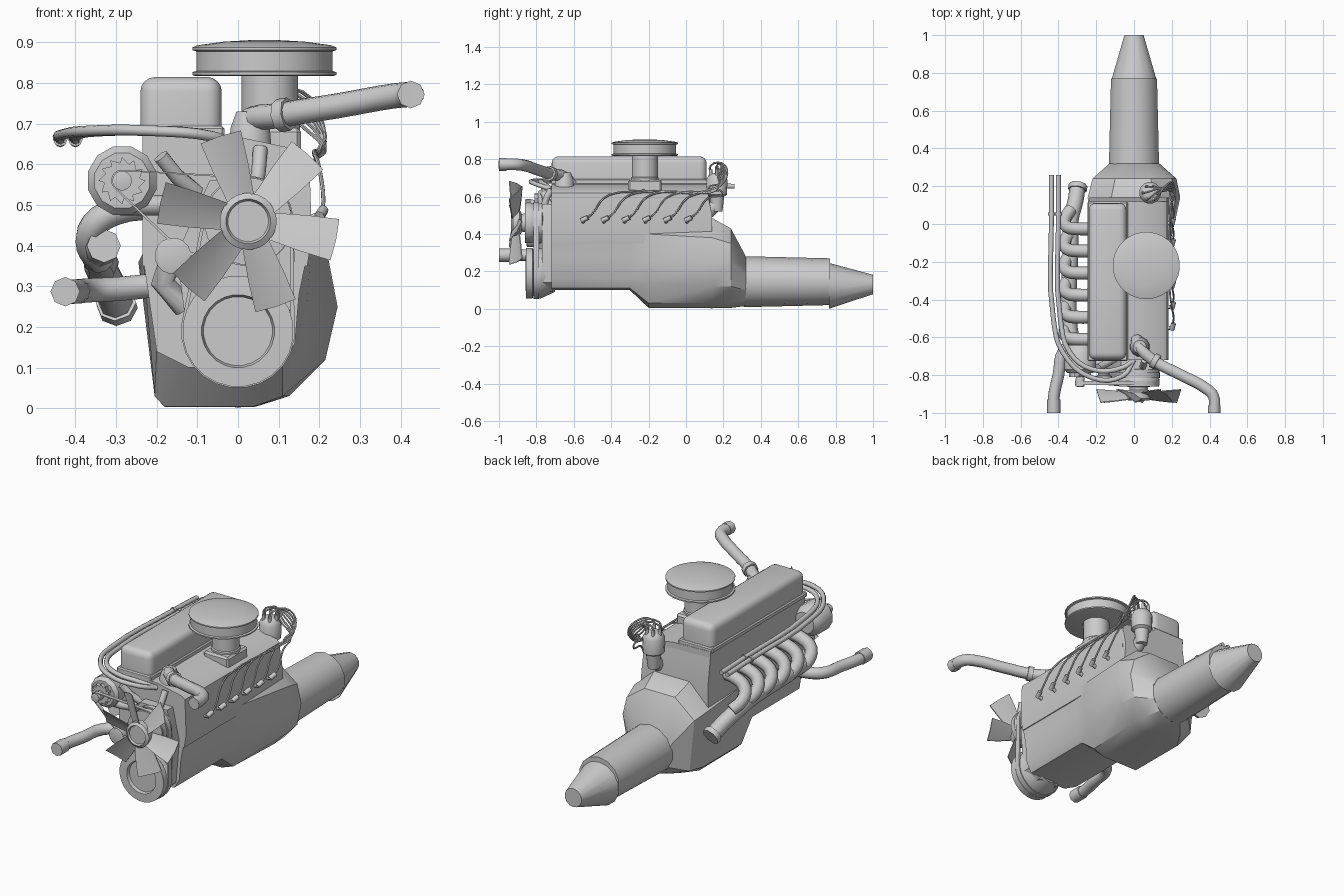
import bpy, bmesh
from math import sin, cos, pi, radians
from mathutils import Vector

if "Cube" in bpy.data.objects:
    bpy.data.objects.remove(bpy.data.objects["Cube"])


def finish(bm, name, angle=35):
    bmesh.ops.recalc_face_normals(bm, faces=bm.faces)
    me = bpy.data.meshes.new(name)
    bm.to_mesh(me)
    bm.free()
    ob = bpy.data.objects.new(name, me)
    bpy.context.collection.objects.link(ob)
    bpy.ops.object.select_all(action='DESELECT')
    bpy.context.view_layer.objects.active = ob
    ob.select_set(True)
    bpy.ops.object.shade_smooth_by_angle(angle=radians(angle))
    return ob


def skin(name, rings, angle=35):
    """Skin closed rings of equal point count and cap both ends."""
    bm = bmesh.new()
    vs = [[bm.verts.new(p) for p in r] for r in rings]
    n = len(vs[0])
    for a, b in zip(vs, vs[1:]):
        for i in range(n):
            j = (i + 1) % n
            bm.faces.new((a[i], a[j], b[j], b[i]))
    bm.faces.new(vs[0])
    bm.faces.new(vs[-1])
    return finish(bm, name, angle)


def loft(name, sections, angle=35):
    """Sections are (y, [(x, z), ...])."""
    return skin(name, [[(x, y, z) for x, z in pts] for y, pts in sections], angle)


def circle(cx, cz, r, n=16):
    return [(cx + r * cos(2 * pi * (i + .5) / n), cz + r * sin(2 * pi * (i + .5) / n)) for i in range(n)]


def turned_y(name, cx, cz, prof, n=20):
    """Turned part about a y axis; prof is (radius, y)."""
    return loft(name, [(y, circle(cx, cz, r, n)) for r, y in prof])


def turned_z(name, cx, cy, prof, n=32):
    return skin(name, [[(x, y, z) for x, y in circle(cx, cy, r, n)] for r, z in prof])


def box(name, lo, hi, bevel=0, seg=3):
    bm = bmesh.new()
    bmesh.ops.create_cube(bm, size=1)
    for v in bm.verts:
        v.co = Vector([(l + h) / 2 + c * (h - l) for l, h, c in zip(lo, hi, v.co)])
    if bevel:
        edges = [e for e in bm.edges if max(v.co.z for v in e.verts) > lo[2] + .001]
        bmesh.ops.bevel(bm, geom=edges, offset=bevel, segments=seg, profile=.5, affect='EDGES')
    return finish(bm, name)


def tube(name, pts, r, res=3, ring=2, straight=False):
    """Round pipe swept along a path."""
    cu = bpy.data.curves.new(name + "_path", 'CURVE')
    cu.dimensions = '3D'
    cu.bevel_depth, cu.bevel_resolution, cu.resolution_u, cu.use_fill_caps = r, ring, res, True
    sp = cu.splines.new('POLY' if straight else 'BEZIER')
    if straight:
        sp.points.add(len(pts) - 1)
        for p, c in zip(sp.points, pts):
            p.co = (*c, 1)
    else:
        sp.bezier_points.add(len(pts) - 1)
        for p, c in zip(sp.bezier_points, pts):
            p.co = c
            p.handle_left_type = p.handle_right_type = 'AUTO'
    tmp = bpy.data.objects.new(name + "_tmp", cu)
    bpy.context.collection.objects.link(tmp)
    me = bpy.data.meshes.new_from_object(tmp.evaluated_get(bpy.context.evaluated_depsgraph_get()))
    bpy.data.objects.remove(tmp)
    bm = bmesh.new()
    bm.from_mesh(me)
    bmesh.ops.remove_doubles(bm, verts=bm.verts, dist=.0002)
    return finish(bm, name, 50)


def belt(name, wheels, y0, y1, t=.012):
    """Open band stretched round the hull of some wheels."""
    pts = sorted({p for w in wheels for p in circle(*w, 24)})

    def half(seq):
        out = []
        for p in seq:
            while len(out) > 1 and ((out[-1][0] - out[-2][0]) * (p[1] - out[-2][1])
                                    - (out[-1][1] - out[-2][1]) * (p[0] - out[-2][0])) <= 0:
                out.pop()
            out.append(p)
        return out[:-1]
    hull = half(pts) + half(pts[::-1])
    cx, cz = sum(p[0] for p in hull) / len(hull), sum(p[1] for p in hull) / len(hull)
    rings = []
    for x, z in hull:
        d = Vector((cx - x, cz - z)).normalized() * t
        rings.append([(x, y0, z), (x, y1, z), (x + d.x, y1, z + d.y), (x + d.x, y0, z + d.y)])
    bm = bmesh.new()
    vs = [[bm.verts.new(p) for p in r] for r in rings]
    for a, b in zip(vs, vs[1:] + vs[:1]):
        for i in range(4):
            bm.faces.new((a[i], a[(i + 1) % 4], b[(i + 1) % 4], b[i]))
    return finish(bm, name)


# Lower block, oil pan and bell housing
top = [(.1, .48), (-.12, .48), (-.235, .38)]
front = [(-.2, .14), (-.12, .1), (.04, .1), (.11, .11), (.14, .16), (.15, .28), (.175, .4)] + top
pan = [(-.205, .03), (-.18, .005), (.04, .005), (.11, .03), (.15, .14), (.17, .26), (.18, .4)] + top
bell = [(-.205, .03), (-.18, .003), (.04, .003), (.125, .03), (.215, .12), (.245, .25), (.22, .38),
        (.1, .485), (-.12, .485), (-.245, .36)]
bell2 = [(-.19, .04), (-.12, .01), (.04, .005), (.12, .03), (.2, .12), (.225, .25), (.2, .35),
         (.09, .43), (-.1, .43), (-.22, .33)]
neck = [(-.11, .07), (-.05, .02), (.04, .015), (.09, .04), (.13, .1), (.135, .18), (.11, .24),
        (.05, .28), (-.05, .28), (-.13, .2)]
loft("lower_block", [(-.72, front), (-.3, front), (-.2, pan), (.14, bell), (.24, bell2), (.32, neck)], 30)

# Upper block with head deck
deck = [(-.235, .35), (.17, .35), (.182, .42), (.175, .62), (.155, .635), (.0, .668), (-.235, .675)]
loft("upper_block", [(-.72, deck), (.12, deck)], 30)
loft("block_rear_slope", [(.115, deck), (.14, [(x, min(z, .5)) for x, z in deck])], 30)

# Gearbox
turned_y("gearbox", 0, .145, [(.136, .31), (.134, .4), (.125, .77)], 14)
loft("gearbox_tail", [(.765, circle(0, .123, .122, 14)), (1, circle(0, .13, .052, 14))])

# Valve cover
box("valve_cover_flange", (-.247, -.725, .67), (-.033, .118, .694), .006, 1)
box("valve_cover", (-.24, -.718, .69), (-.04, .11, .815), .036, 4)

# Air cleaner and carburettor
turned_z("air_cleaner", .065, -.22, [(.172, .818), (.178, .82), (.178, .827), (.168, .83), (.168, .878),
         (.178, .881), (.178, .888), (.165, .893), (.1, .902), (.03, .906)])
turned_z("carburettor", .078, -.22, [(.075, .64), (.075, .7), (.07, .705), (.07, .82)], 20)
box("intake_plinth", (0, -.31, .63), (.155, -.13, .69), .01, 1)

# Crank pulley, pump pulley and front cover
turned_y("crank_pulley", 0, .19, [(.1, -.70), (.135, -.775), (.135, -.79), (.115, -.795), (.115, -.815),
         (.137, -.82), (.137, -.855), (.09, -.857), (.085, -.84)], 24)
turned_y("pump_pulley", .025, .46, [(.08, -.7), (.085, -.76), (.105, -.77), (.105, -.79), (.095, -.8),
         (.108, -.82), (.108, -.86), (.05, -.862), (.045, -.9)], 24)
loft("timing_cover", [(y, [(-.12, .14), (-.06, .09), (.06, .09), (.12, .14), (.14, .38), (.1, .56), (-.07, .56), (-.15, .38)])
     for y in (-.77, -.71)])
turned_y("idler_pulley", -.16, .375, [(.03, -.71), (.03, -.8), (.045, -.805), (.045, -.85), (.035, -.853)], 16)
tube("idler_arm", [(-.16, -.77, .375), (-.185, -.75, .31), (-.13, -.73, .25)], .03, straight=True)

# Fan: hub with six twisted blades
turned_y("fan_hub", .025, .46, [(.055, -.88), (.07, -.89), (.07, -.925), (.055, -.935), (.05, -.925)], 24)
bm = bmesh.new()
for k in range(6):
    a = radians(-12 + 60 * k)
    u, w = Vector((cos(a), 0, sin(a))), Vector((-sin(a), 0, cos(a)))
    rows = []
    for r, h, tw in ((.06, .034, .018), (.14, .045, .028), (.218, .052, .034)):
        for s in (-1, 0, 1):
            c = Vector((.025, -.913, .46)) + u * (r if s else r + .003) + w * h * s
            rows.append(c + Vector((0, s * tw + (.008 if s == 0 else 0), 0)))
    for off in (0, .005):
        v = [bm.verts.new(p + Vector((0, off, 0))) for p in rows]
        if off == 0:
            v0 = v
        for i in (0, 1, 3, 4):
            bm.faces.new((v[i], v[i + 1], v[i + 4], v[i + 3]))
    loop = [0, 1, 2, 5, 8, 7, 6, 3]
    for i, j in zip(loop, loop[1:] + loop[:1]):
        bm.faces.new((v0[i], v0[j], v[j], v[i]))
finish(bm, "fan_blades")

# Alternator with cooling star
ax, az = -.285, .56
turned_y("alternator", ax, az, [(.06, -.64), (.075, -.66), (.087, -.68), (.087, -.77), (.07, -.79)], 12)
star = [(ax + r * cos(t), az + r * sin(t)) for i in range(12)
        for r, t in ((.058, i * pi / 6), (.044, i * pi / 6 + .12))]
loft("alternator_fan", [(-.785, star), (-.81, star)])
turned_y("alternator_pulley", ax, az, [(.02, -.8), (.024, -.82), (.024, -.86), (.015, -.862)], 16)
tube("alternator_bracket", [(-.29, -.74, .5), (-.2, -.74, .5), (-.12, -.72, .5)], .025, straight=True)
tube("bracket_stay", [(-.19, -.76, .62), (-.15, -.74, .57), (-.1, -.71, .53)], .02, straight=True)

# Drive belts
belt("main_belt", [(0, .19, .14), (.025, .46, .112)], -.815, -.785)
belt("alternator_belt", [(ax, az, .027), (.025, .46, .11), (-.13, .4, .02)], -.852, -.832, .008)

# Exhaust manifold: six runners, collector and downpipe
for i in range(6):
    y = -.61 + .117 * i
    tube(f"exhaust_runner_{i+1}", [(-.21, y, .5), (-.3, y, .485), (-.355, y + .01, .45),
         (-.365, y + .05, .4), (-.335, y + .1, .36)], .034, 3)
tube("exhaust_collector", [(-.33, -.62, .40), (-.345, -.5, .385), (-.335, -.1, .36), (-.335, .02, .34),
     (-.31, .12, .29), (-.298, .2, .25)], .042, 3)
tube("exhaust_flange", [(-.3, .18, .26), (-.296, .205, .247)], .05, straight=True)

# Radiator hoses with clamps
tube("upper_hose", [(.015, -.61, .66), (.02, -.64, .7), (.1, -.72, .72), (.25, -.8, .745), (.38, -.87, .768),
     (.42, -.91, .772), (.425, -1, .772)], .031, 4, 3)
tube("upper_hose_clamp", [(.1, -.72, .72), (.125, -.734, .724)], .041, straight=True)
tube("upper_hose_end", [(.425, -.96, .772), (.425, -1, .772)], .034, straight=True)
tube("lower_hose", [(-.15, -.6, .31), (-.28, -.62, .295), (-.37, -.67, .29), (-.4, -.8, .287), (-.425, -.92, .287),
     (-.425, -1, .287)], .031, 4, 3)
tube("lower_hose_end", [(-.425, -.93, .287), (-.425, -1, .287)], .036, straight=True)
turned_z("thermostat_housing", .03, -.65, [(.055, .63), (.05, .69), (.035, .73)], 12)
tube("pump_outlet", [(.04, -.76, .52), (.05, -.75, .58), (.055, -.72, .64)], .018)

# Heater hoses along the left side
for n, (x, y) in enumerate(((-.437, -.815), (-.4, -.77))):
    tube(f"heater_hose_{n+1}", [(x, .26, .655), (x, .05, .662), (x + .01, -.5, .675), (x + .06, -.68, .682),
         (-.22, y, .683), (-.06, y + .01, .668), (.0, -.72, .64)], .013, 4)
    tube(f"heater_hose_clamp_{n+1}", [(x, .045, .662), (x, .06, .662)], .018, straight=True)

# Distributor on the rear right
turned_z("distributor", .085, .165, [(.03, .52), (.04, .6), (.055, .61), (.058, .69), (.045, .715), (.03, .725)], 16)
tube("distributor_drive", [(.085, .165, .56), (.08, .1, .5)], .035, straight=True)

# Spark plug leads and boots along the right side
for i in range(6):
    y, o = -.55 + .111 * i, .008 * (i - 2.5)
    sx, sy = .085 + .038 * cos(i * pi / 3), .165 + .038 * sin(i * pi / 3)
    tube(f"plug_lead_{i+1}", [(sx, sy, .70), (sx + .01, sy, .765), (.155 + o, .19 + o, .745 + o), (.212, .185 + o, .66 + o),
         (.2, .12, .63 + o / 2), (.19, y + .19, .622), (.2, y + .11, .59), (.21, y + .05, .51), (.205, y + .02, .485)], .005, 4, 1)
    tube(f"plug_boot_{i+1}", [(.21, y + .025, .488), (.2, y - .01, .472)], .013, straight=True)
    tube(f"spark_plug_{i+1}", [(.205, y, .476), (.165, y, .46)], .01, straight=True)
    tube(f"lead_terminal_{i+1}", [(sx, sy, .70), (sx, sy, .745)], .009, straight=True)
